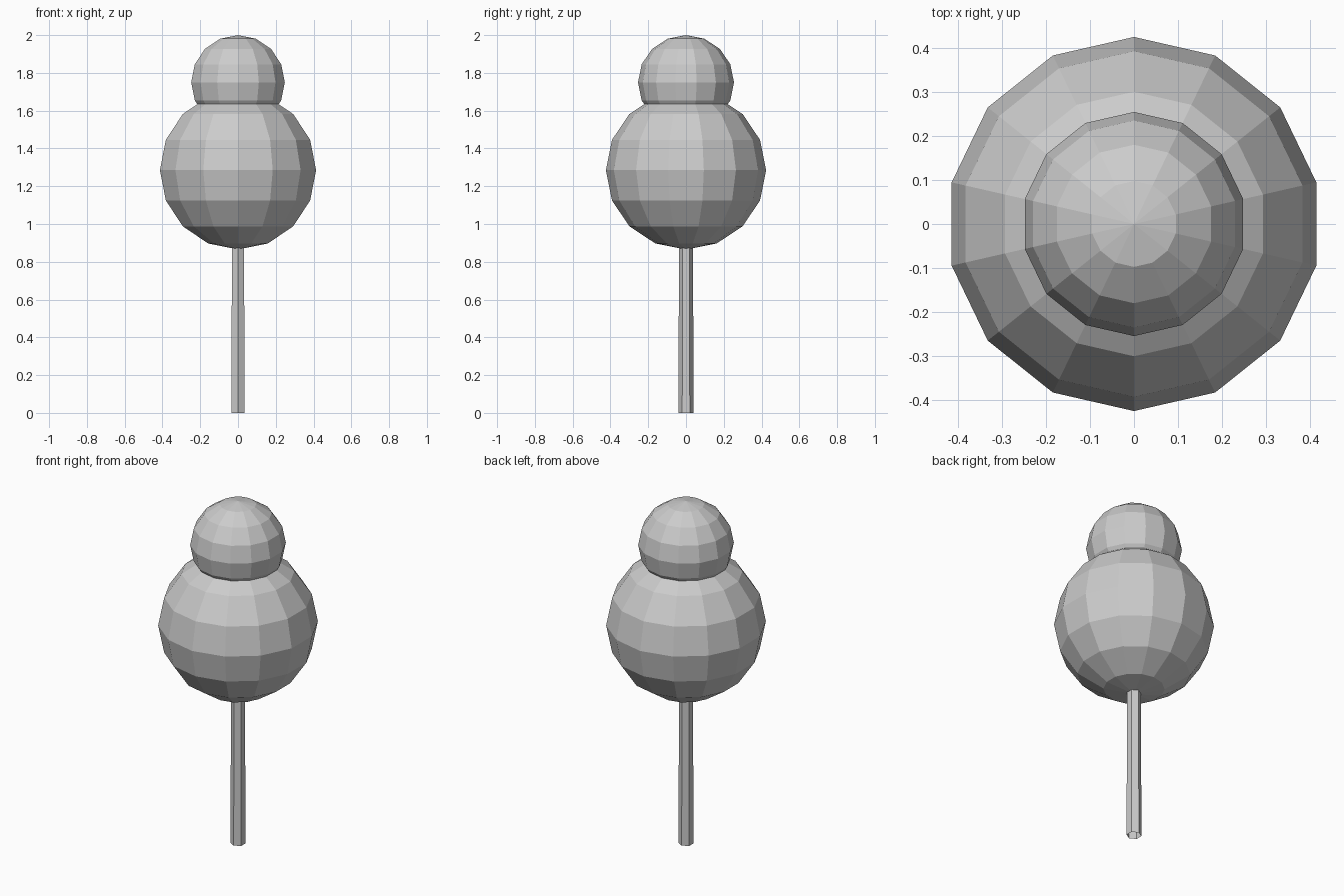
import bpy
import bmesh

cube = bpy.data.objects.get("Cube")
if cube:
    bpy.data.objects.remove(cube, do_unlink=True)

# Single plain grey
GREY = (0.6, 0.6, 0.6, 1.0)
grey = bpy.data.materials.new("plain grey")
grey.use_nodes = True
grey.diffuse_color = GREY
grey.node_tree.nodes["Principled BSDF"].inputs["Base Color"].default_value = GREY


def add_part(name, bm):
    mesh = bpy.data.meshes.new(name)
    bm.to_mesh(mesh)
    bm.free()
    mesh.materials.append(grey)
    obj = bpy.data.objects.new(name, mesh)
    bpy.context.collection.objects.link(obj)
    return obj


def foliage_ball(name, radius, half_height, z):
    bm = bmesh.new()
    bmesh.ops.create_uvsphere(bm, u_segments=14, v_segments=8, radius=1)
    obj = add_part(name, bm)
    obj.scale = (radius, radius, half_height)
    obj.location.z = z
    return obj


# Foliage: large ball with a smaller one sunk into its top
foliage_ball("lower_foliage", 0.424, 0.42, 1.285)
foliage_ball("upper_foliage", 0.254, 0.25, 1.75)

# Trunk: slim six-sided tube, open at the ends, corners facing front and back
TRUNK_HEIGHT = 0.95
bm = bmesh.new()
bmesh.ops.create_cone(bm, cap_ends=False, segments=6, radius1=0.04,
                      radius2=0.037, depth=TRUNK_HEIGHT)
trunk = add_part("trunk", bm)
trunk.location.z = TRUNK_HEIGHT / 2
